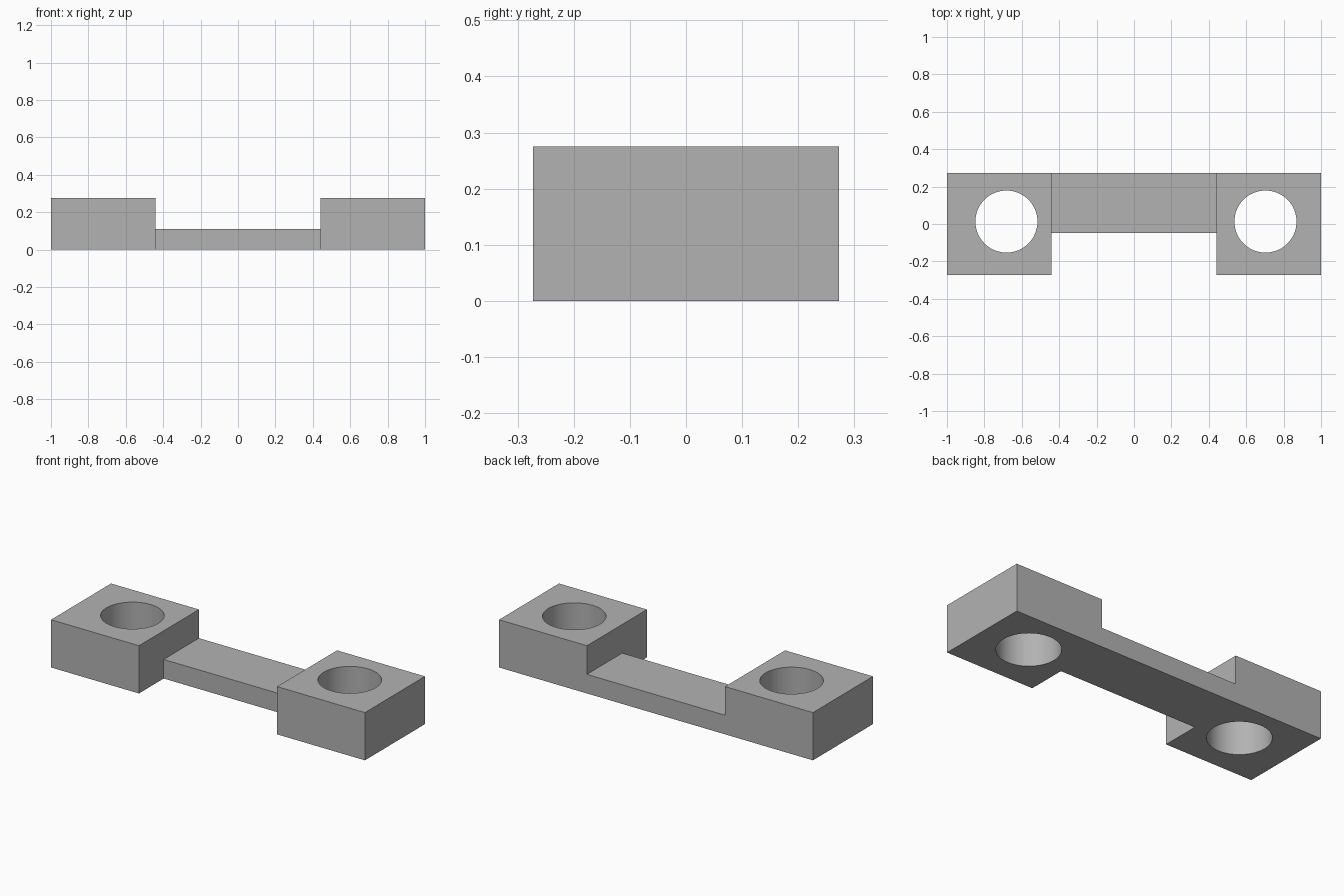
import bpy
import bmesh

if "Cube" in bpy.data.objects:
    bpy.data.objects.remove(bpy.data.objects["Cube"], do_unlink=True)

HALF_DEPTH, HEIGHT = 0.273, 0.275
INNER_X = 0.44          # inner side of each end block
BRIDGE_TOP, BRIDGE_FRONT = 0.11, -0.048
HOLE_RADIUS, HOLE_Y = 0.166, 0.013
HOLE_X = (-0.682, 0.703)

grey = bpy.data.materials.new("plain grey")
grey.use_nodes = True
grey.diffuse_color = (0.45, 0.45, 0.45, 1)
grey.node_tree.nodes["Principled BSDF"].inputs["Base Color"].default_value = (0.45, 0.45, 0.45, 1)


def extruded(name, profile, y0, y1):
    """Solid from an x-z profile, swept from y0 to y1."""
    bm = bmesh.new()
    face = bm.faces.new([bm.verts.new((x, y0, z)) for x, z in profile])
    swept = bmesh.ops.extrude_face_region(bm, geom=[face])["geom"]
    verts = [v for v in swept if isinstance(v, bmesh.types.BMVert)]
    bmesh.ops.translate(bm, verts=verts, vec=(0, y1 - y0, 0))
    bmesh.ops.recalc_face_normals(bm, faces=bm.faces)
    mesh = bpy.data.meshes.new(name)
    bm.to_mesh(mesh)
    bm.free()
    obj = bpy.data.objects.new(name, mesh)
    bpy.context.collection.objects.link(obj)
    mesh.materials.append(grey)
    return obj


def cut(target, cutter):
    """Subtract the cutter, then discard it."""
    cutter.hide_render = True
    mod = target.modifiers.new("cut", 'BOOLEAN')
    mod.operation, mod.solver, mod.object = 'DIFFERENCE', 'EXACT', cutter
    bpy.ops.object.select_all(action='DESELECT')
    target.select_set(True)
    bpy.context.view_layer.objects.active = target
    bpy.ops.object.modifier_apply(modifier=mod.name)
    bpy.data.objects.remove(cutter, do_unlink=True)


# Two end blocks joined by a low bridge
right_half = [(INNER_X, BRIDGE_TOP), (INNER_X, HEIGHT), (1, HEIGHT), (1, 0)]
left_half = [(-x, z) for x, z in reversed(right_half)]
bracket = extruded("twin_block_bracket", right_half + left_half, -HALF_DEPTH, HALF_DEPTH)

# Front recess that narrows the bridge
recess = [(-INNER_X, -0.1), (INNER_X, -0.1), (INNER_X, 0.4), (-INNER_X, 0.4)]
cut(bracket, extruded("recess_cutter", recess, -0.5, BRIDGE_FRONT))

# Round through hole in each block
for x in HOLE_X:
    bpy.ops.mesh.primitive_cylinder_add(vertices=64, radius=HOLE_RADIUS, depth=1,
                                        location=(x, HOLE_Y, HEIGHT / 2))
    drill = bpy.context.object
    drill.data.materials.append(grey)
    cut(bracket, drill)

bpy.ops.object.shade_smooth_by_angle()
